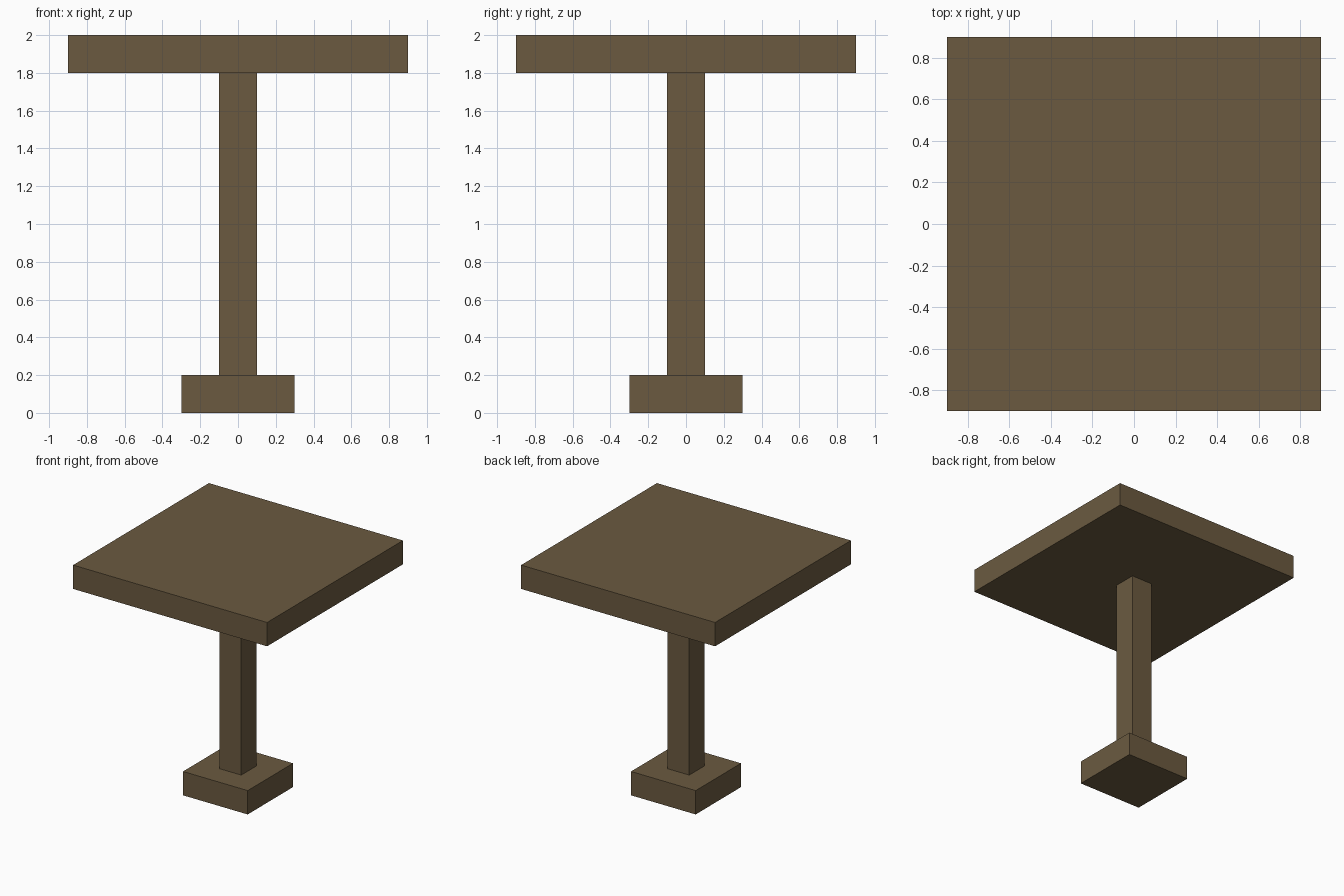
import bpy

if "Cube" in bpy.data.objects:
    bpy.data.objects.remove(bpy.data.objects["Cube"])

# Single brown wood colour
wood = bpy.data.materials.new("brown_wood")
wood.diffuse_color = (0.147, 0.102, 0.051, 1.0)
wood.use_nodes = True
wood.node_tree.nodes["Principled BSDF"].inputs["Base Color"].default_value = wood.diffuse_color


def box(name, width, z0, z1):
    """Square box centred on the z axis, spanning z0 to z1."""
    bpy.ops.mesh.primitive_cube_add(size=1, location=(0, 0, (z0 + z1) / 2))
    ob = bpy.context.object
    ob.name = name
    ob.scale = (width, width, z1 - z0)
    bpy.ops.object.transform_apply(location=False, rotation=False, scale=True)
    ob.data.materials.append(wood)
    return ob


# Foot, column and top slab
box("base", 0.6, 0.0, 0.2)
box("column", 0.2, 0.2, 1.8)
box("table_top", 1.8, 1.8, 2.0)
